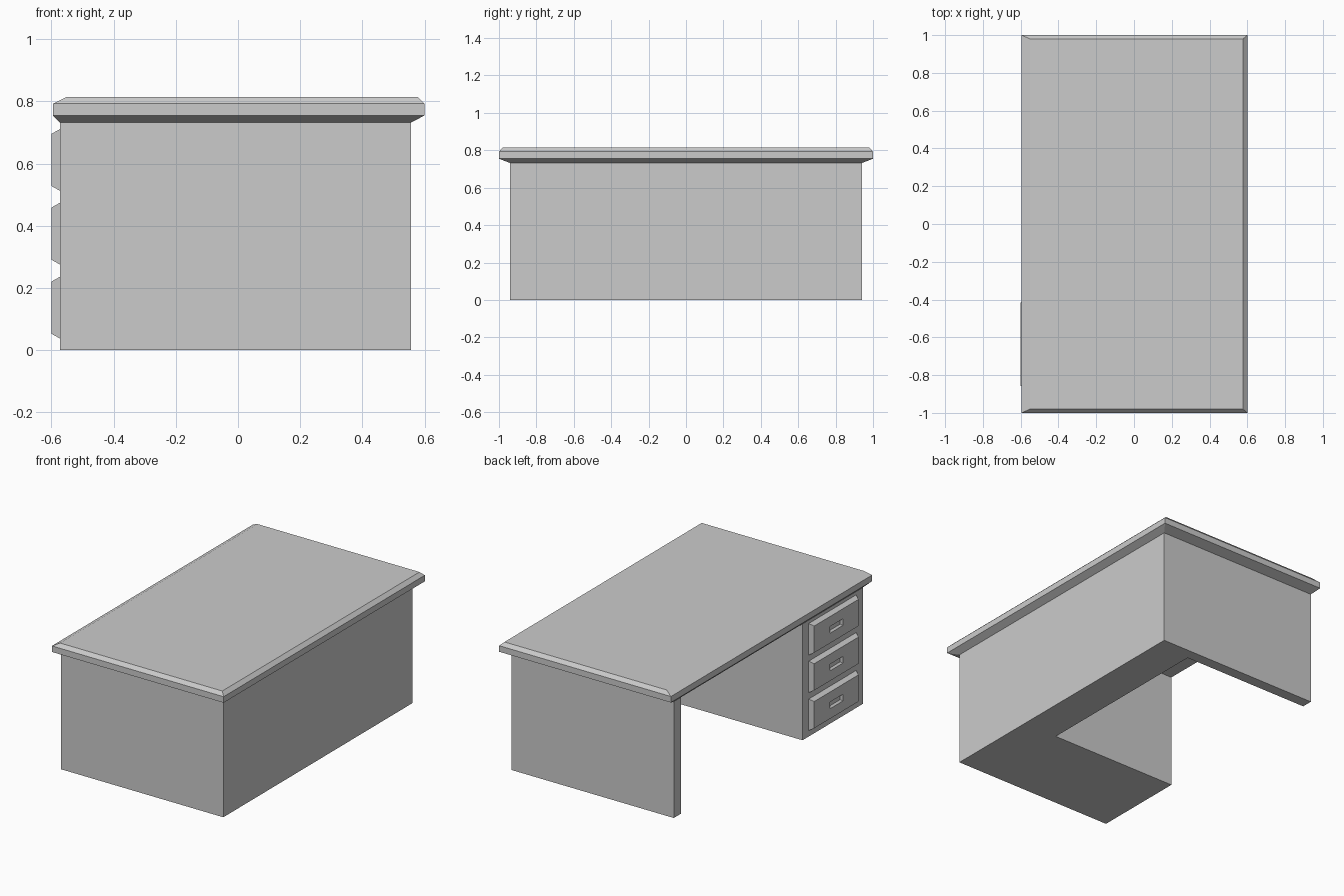
import bpy, bmesh

if "Cube" in bpy.data.objects:
    bpy.data.objects.remove(bpy.data.objects["Cube"])


def loft(name, rings):
    """Skin matching closed rings into a solid with both ends capped."""
    bm = bmesh.new()
    loops = [[bm.verts.new(p) for p in ring] for ring in rings]
    for a, b in zip(loops, loops[1:]):
        n = len(a)
        for i in range(n):
            j = (i + 1) % n
            bm.faces.new((a[i], a[j], b[j], b[i]))
    bm.faces.new(loops[0][::-1])
    bm.faces.new(loops[-1])
    bmesh.ops.recalc_face_normals(bm, faces=bm.faces[:])
    mesh = bpy.data.meshes.new(name)
    bm.to_mesh(mesh)
    bm.free()
    obj = bpy.data.objects.new(name, mesh)
    bpy.context.collection.objects.link(obj)
    return obj


def rect_xy(x0, x1, y, z):
    return [(x0, -y, z), (x1, -y, z), (x1, y, z), (x0, y, z)]


def rect_yz(x, yc, zc, hy, hz):
    return [(x, yc - hy, zc - hz), (x, yc + hy, zc - hz),
            (x, yc + hy, zc + hz), (x, yc - hy, zc + hz)]


# U-shaped body: drawer pedestal, thick rear panel and thin side panel
LEFT, RIGHT, Y, TOP = -0.573, 0.556, 0.94, 0.732
outline = [(LEFT, -Y), (RIGHT, -Y), (RIGHT, Y), (LEFT, Y),
           (LEFT, 0.87), (0.317, 0.87), (0.317, -0.34), (LEFT, -0.34)]
loft("desk_body", [[(x, y, z) for x, y in outline] for z in (0, TOP)])

# Table top with chamfered upper and lower edges
loft("desk_top", [rect_xy(LEFT, RIGHT, Y, TOP),
                  rect_xy(-0.595, 0.6, 1.0, 0.755),
                  rect_xy(-0.595, 0.6, 1.0, 0.793),
                  rect_xy(-0.551, 0.577, 0.98, 0.815)])

# Three raised drawer fronts, each with a recessed finger pull
for i, z in enumerate((0.137, 0.375, 0.612)):
    yc = -0.637
    loft(f"drawer_front_{i + 1}", [rect_yz(LEFT, yc, z, 0.236, 0.099),
                                   rect_yz(-0.6, yc, z, 0.22, 0.084),
                                   rect_yz(-0.6, yc, z, 0.065, 0.021),
                                   rect_yz(-0.588, yc, z, 0.055, 0.012)])
